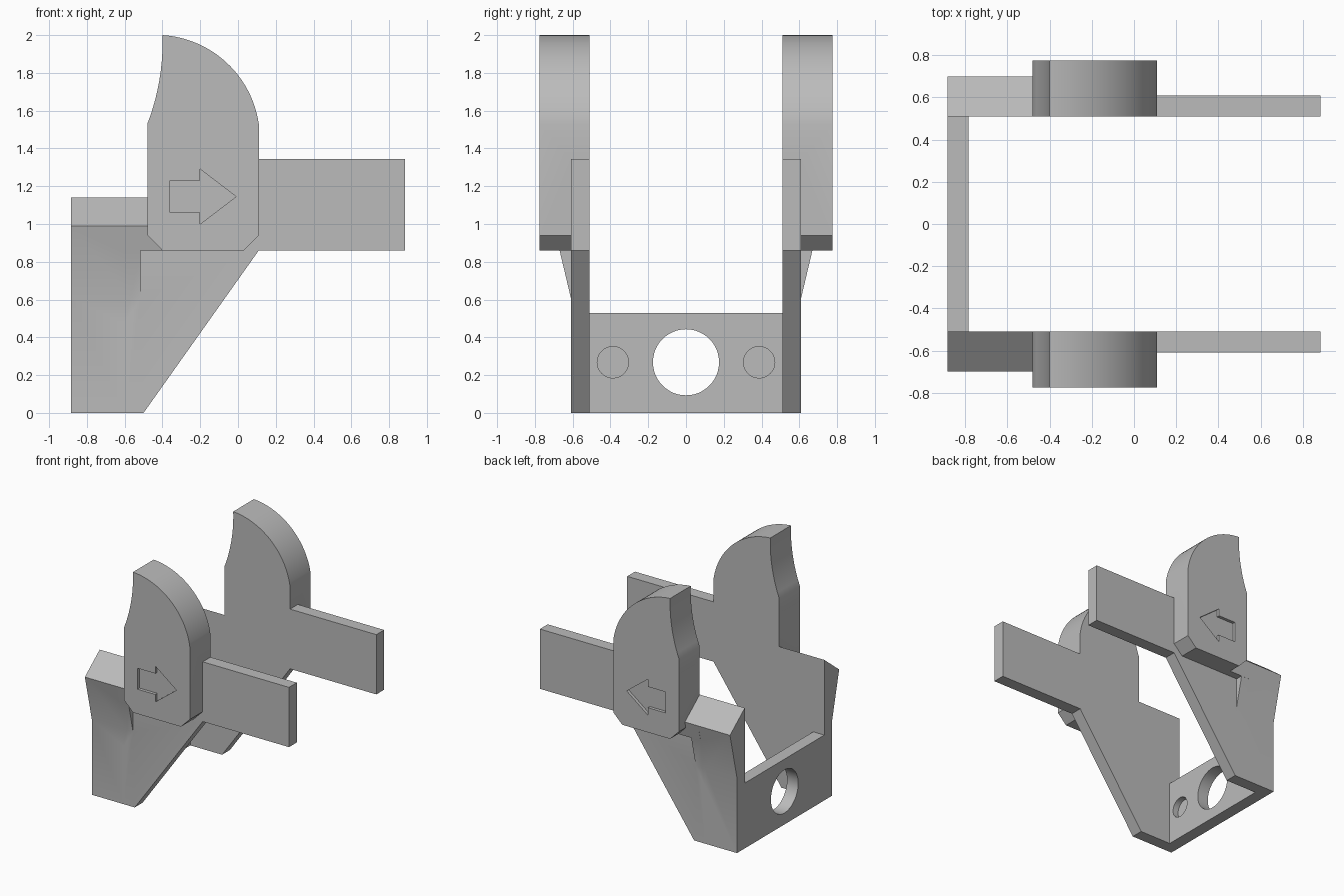
import bpy, bmesh, math
from mathutils import Vector

cube = bpy.data.objects.get("Cube")
if cube:
    bpy.data.objects.remove(cube, do_unlink=True)

grey = bpy.data.materials.new("plain grey")
grey.use_nodes = True
grey.diffuse_color = (0.5, 0.5, 0.5, 1)
grey.node_tree.nodes["Principled BSDF"].inputs["Base Color"].default_value = (0.5, 0.5, 0.5, 1)


def prism(name, profile, axis, lo, hi):
    """Extrude a 2D outline along x (outline in yz) or y (outline in xz)."""
    bm = bmesh.new()
    place = (lambda a, b: (lo, a, b)) if axis == "x" else (lambda a, b: (a, lo, b))
    face = bm.faces.new([bm.verts.new(place(a, b)) for a, b in profile])
    new = bmesh.ops.extrude_face_region(bm, geom=[face])["geom"]
    step = Vector((hi - lo, 0, 0)) if axis == "x" else Vector((0, hi - lo, 0))
    bmesh.ops.translate(bm, vec=step, verts=[g for g in new if isinstance(g, bmesh.types.BMVert)])
    bmesh.ops.recalc_face_normals(bm, faces=bm.faces)
    mesh = bpy.data.meshes.new(name)
    bm.to_mesh(mesh)
    bm.free()
    mesh.materials.append(grey)
    obj = bpy.data.objects.new(name, mesh)
    bpy.context.collection.objects.link(obj)
    return obj


def arc(start, end, bulge, steps):
    """Points on a circular arc; positive bulge swells to the right of travel."""
    p, q = Vector(start), Vector(end)
    d = (q - p).normalized()
    n = Vector((d.y, -d.x)) * math.copysign(1, bulge)
    half, s = (q - p).length / 2, abs(bulge)
    r = (half * half + s * s) / (2 * s)
    centre = (p + q) / 2 + n * (s - r)
    a = math.asin(half / r)
    angles = [a * (2 * i / steps - 1) for i in range(steps + 1)]
    return [tuple(centre + r * (n * math.cos(t) + d * math.sin(t))) for t in angles]


def circle(cy, cz, r, n=48):
    return [(cy + r * math.cos(2 * math.pi * i / n), cz + r * math.sin(2 * math.pi * i / n))
            for i in range(n)]


def apply_modifier(obj, mod):
    bpy.context.view_layer.objects.active = obj
    bpy.ops.object.modifier_apply(modifier=mod.name)


def combine(obj, other, operation):
    mod = obj.modifiers.new(operation.lower(), "BOOLEAN")
    mod.operation, mod.solver, mod.object = operation, "EXACT", other
    apply_modifier(obj, mod)
    bpy.data.objects.remove(other, do_unlink=True)


def smooth(obj):
    bpy.ops.object.select_all(action="DESELECT")
    obj.select_set(True)
    bpy.context.view_layer.objects.active = obj
    bpy.ops.object.shade_smooth_by_angle(angle=math.radians(30))


INNER, OUTER, FIN = 0.51, 0.61, 0.775
BACK, FRONT, BASE = -0.885, 0.885, 0.86

# Flat side plate with the long forward arm
side = prism("side_arms", [(-0.6, 0), (-0.5, 0), (0.11, BASE), (FRONT, BASE), (FRONT, 1.345),
                           (-0.3, 1.345), (-0.3, 0.9), (-0.6, 0.9)], "y", INNER, OUTER)

# Rear post that flares outward under a sloped top
post = prism("rear_post", [(INNER, 0), (OUTER, 0), (OUTER, 0.61), (0.7, 0.99), (INNER, 1.14)],
             "x", BACK, -0.515)
shoulder = prism("shoulder", [(INNER, BASE), (0.67, BASE), (0.7, 0.99), (INNER, 1.14)],
                 "x", -0.6, -0.3)

# Thick upright fin with a curved tip
fin_outline = [(-0.48, 0.94), (-0.4, BASE), (0.03, BASE), (0.11, 0.94)]
fin_outline += arc((0.11, 1.53), (-0.4, 2), 0.123, 24)
fin_outline += arc((-0.4, 2), (-0.48, 1.53), -0.024, 10)[1:]
fin = prism("fin", fin_outline, "y", INNER, FIN)

for part in (post, shoulder, fin):
    combine(side, part, "UNION")

# Engraved arrow on the outer face of the fin
arrow = prism("arrow_cutter", [(-0.36, 1.06), (-0.2, 1.06), (-0.2, 1), (-0.01, 1.145),
                               (-0.2, 1.29), (-0.2, 1.23), (-0.36, 1.23)], "y", FIN - 0.025, FIN + 0.1)
combine(side, arrow, "DIFFERENCE")

# Matching side opposite
mirror = side.modifiers.new("mirror", "MIRROR")
mirror.use_axis = (False, True, False)
mirror.use_mirror_merge = False
apply_modifier(side, mirror)
smooth(side)

# Rear cross plate with a through hole and two blind recesses
plate = prism("rear_cross_plate", [(-INNER, 0), (INNER, 0), (INNER, 0.53), (-INNER, 0.53)],
              "x", BACK, -0.785)
combine(plate, prism("hole_cutter", circle(0, 0.268, 0.175), "x", -1, -0.7), "DIFFERENCE")
for y in (-0.387, 0.387):
    combine(plate, prism("recess_cutter", circle(y, 0.268, 0.083), "x", -0.835, -0.7), "DIFFERENCE")
smooth(plate)
